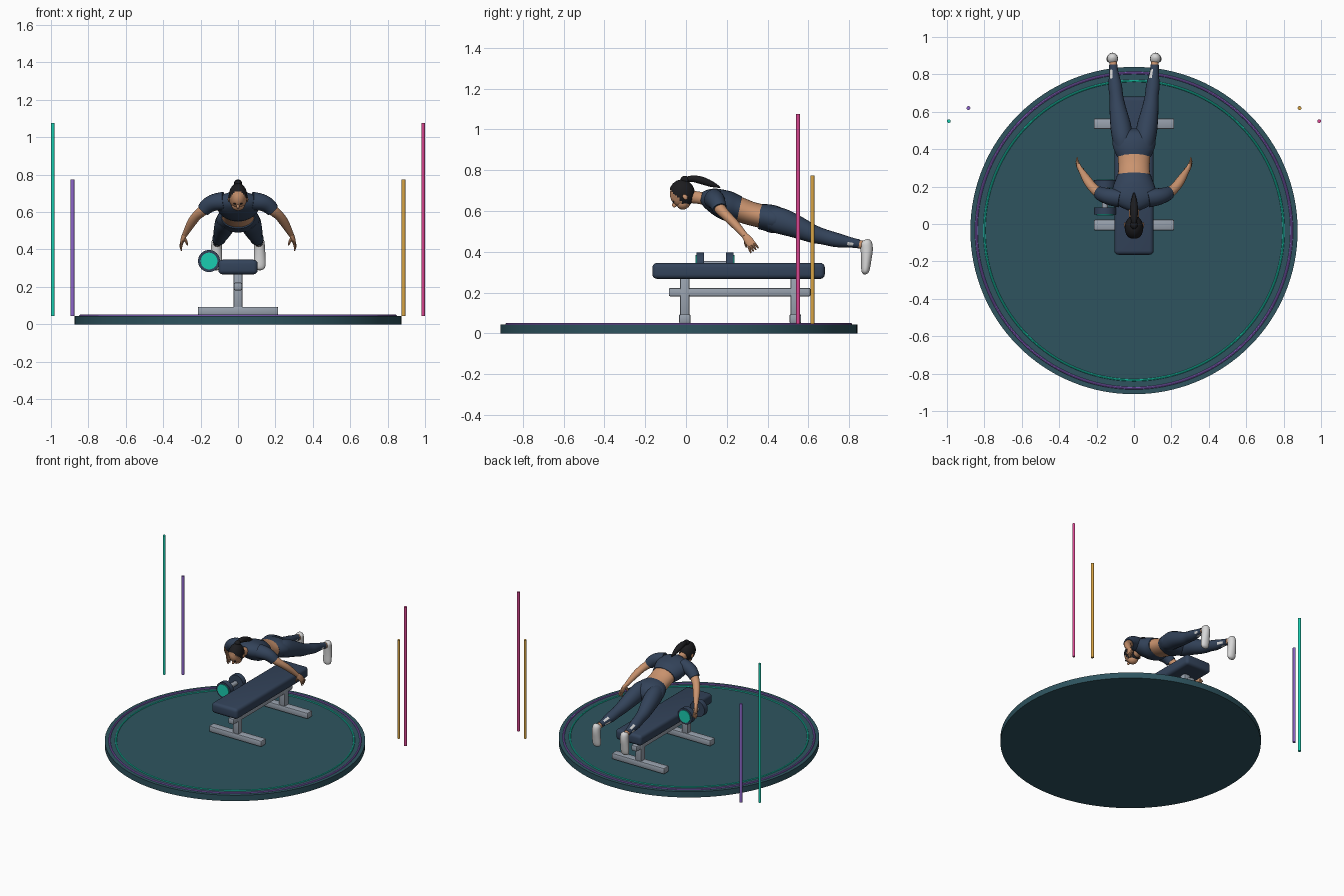
import bpy, bmesh, math
from mathutils import Vector, Matrix

if "Cube" in bpy.data.objects:
    bpy.data.objects.remove(bpy.data.objects["Cube"])


def material(name, hex_code):
    srgb = [int(hex_code[i:i + 2], 16) / 255 for i in (0, 2, 4)]
    col = [c / 12.92 if c < 0.04 else ((c + 0.055) / 1.055) ** 2.4 for c in srgb] + [1]
    m = bpy.data.materials.new(name)
    m.use_nodes = True
    m.diffuse_color = col
    m.node_tree.nodes["Principled BSDF"].inputs["Base Color"].default_value = col
    return m


FLOOR = material("deep teal", "2E545F")
TEAL = material("bright teal", "1ACDB0")
PURPLE = material("purple", "8F67CC")
PINK = material("pink", "D84690")
GOLD = material("gold", "D9A545")
NAVY = material("navy", "33435A")
HAIR = material("black hair", "1C1C1F")
SKIN = material("skin", "CB946F")
STEEL = material("grey steel", "99A2AE")
WHITE = material("shoe white", "D6D6D6")


def finish(name, bm, mats, smooth=True):
    bmesh.ops.recalc_face_normals(bm, faces=bm.faces)
    me = bpy.data.meshes.new(name)
    bm.to_mesh(me)
    bm.free()
    ob = bpy.data.objects.new(name, me)
    bpy.context.collection.objects.link(ob)
    for m in mats:
        me.materials.append(m)
    if smooth:
        bpy.ops.object.select_all(action="DESELECT")
        ob.select_set(True)
        bpy.context.view_layer.objects.active = ob
        bpy.ops.object.shade_smooth_by_angle(angle=math.radians(40))
    return ob


def box(name, mat, center, size, bevel=0.008, segments=2):
    bm = bmesh.new()
    bmesh.ops.create_cube(bm, size=1, matrix=Matrix.Translation(center) @ Matrix.Diagonal((*size, 1)))
    bmesh.ops.bevel(bm, geom=bm.edges[:], offset=bevel, segments=segments, profile=0.5, affect="EDGES")
    return finish(name, bm, [mat])


def cylinder(name, mat, center, radius, depth, along_y=False, sides=32):
    bm = bmesh.new()
    rot = Matrix.Rotation(math.pi / 2, 4, "X") if along_y else Matrix()
    bmesh.ops.create_cone(bm, cap_ends=True, segments=sides, radius1=radius, radius2=radius,
                          depth=depth, matrix=Matrix.Translation(center) @ rot)
    return finish(name, bm, [mat])


def ball(name, mat, center, scale, tilt=0):
    bm = bmesh.new()
    bmesh.ops.create_uvsphere(bm, u_segments=20, v_segments=14, radius=1,
                              matrix=Matrix.Translation(center) @ Matrix.Rotation(tilt, 4, "X")
                              @ Matrix.Diagonal((*scale, 1)))
    return finish(name, bm, [mat])


def loft(name, mats, stations, side=1, sides=20, steps=4, rule=None):
    """Smooth tube through stations (x, y, z, half width, half thickness)."""
    st = [Vector((s[0] * side, *s[1:])) for s in stations]
    pts = []
    for i in range(len(st) - 1):
        a, b, c, d = st[max(i - 1, 0)], st[i], st[i + 1], st[min(i + 2, len(st) - 1)]
        for k in range(steps):
            t = k / steps
            pts.append(0.5 * (2 * b + (c - a) * t + (2 * a - 5 * b + 4 * c - d) * t * t
                              + (3 * b - a - 3 * c + d) * t ** 3))
    pts.append(st[-1])
    bm = bmesh.new()
    rings = []
    for i, p in enumerate(pts):
        c = Vector(p[:3])
        tan = (Vector(pts[min(i + 1, len(pts) - 1)][:3]) - Vector(pts[max(i - 1, 0)][:3])).normalized()
        across = (Vector((1, 0, 0)) - tan * tan.x).normalized()
        up = tan.cross(across)
        rings.append([bm.verts.new(c + across * p[3] * math.cos(a) + up * p[4] * math.sin(a))
                      for a in (2 * math.pi * j / sides for j in range(sides))])
    for i in range(len(rings) - 1):
        for j in range(sides):
            n = (j + 1) % sides
            f = bm.faces.new((rings[i][j], rings[i][n], rings[i + 1][n], rings[i + 1][j]))
            if rule:
                f.material_index = rule(f.calc_center_median(), j)
    bm.faces.new(rings[0])
    bm.faces.new(rings[-1])
    return finish(name, bm, mats)


def ring(name, mat, radius, thickness, z):
    bpy.ops.mesh.primitive_torus_add(major_radius=radius, minor_radius=thickness, major_segments=128,
                                     minor_segments=8, location=(0, -0.035, z))
    ob = bpy.context.object
    ob.name = name
    ob.data.materials.append(mat)
    bpy.ops.object.shade_smooth_by_angle()


# Round platform with two inlaid rings
cylinder("platform", FLOOR, (0, -0.035, 0.0215), 0.875, 0.043, sides=128)
ring("inner_ring", TEAL, 0.80, 0.006, 0.043)
ring("outer_ring", PURPLE, 0.843, 0.007, 0.044)

# Light poles
for name, mat, x, y, top in (("teal_pole", TEAL, -0.99, 0.55, 1.075), ("purple_pole", PURPLE, -0.885, 0.62, 0.775),
                             ("gold_pole", GOLD, 0.885, 0.62, 0.775), ("pink_pole", PINK, 0.99, 0.55, 1.075)):
    cylinder(name, mat, (x, y, (top + 0.045) / 2), 0.01, top - 0.045, sides=16)

# Bench
box("bench_pad", NAVY, (0, 0.258, 0.306), (0.21, 0.845, 0.078), 0.022, 4)
box("bench_rail", STEEL, (0, 0.263, 0.202), (0.045, 0.695, 0.042))
for name, y in (("front", -0.006), ("rear", 0.536)):
    box(name + "_bench_foot", STEEL, (0, y, 0.071), (0.43, 0.058, 0.045))
    box(name + "_bench_post", STEEL, (0, y, 0.175), (0.05, 0.048, 0.2))

# Dumbbell lying beside the pad
cylinder("dumbbell_handle", STEEL, (-0.155, 0.145, 0.338), 0.016, 0.15, True)
for name, y, out in (("front", 0.07, -1), ("rear", 0.215, 1)):
    cylinder(name + "_dumbbell_weight", NAVY, (-0.155, y, 0.338), 0.059, 0.038, True, 24)
    cylinder(name + "_dumbbell_cap", TEAL, (-0.155, y + out * 0.02, 0.338), 0.045, 0.008, True, 24)

# Torso: skin core, cropped shirt and leggings waist
loft("torso", [SKIN], [(0, 0.14, 0.65, 0.09, 0.05), (0, 0.25, 0.612, 0.086, 0.06),
                       (0, 0.32, 0.587, 0.084, 0.058), (0, 0.42, 0.563, 0.092, 0.058)], sides=28)
loft("shirt", [NAVY], [(0, 0.075, 0.668, 0.035, 0.025), (0, 0.10, 0.662, 0.085, 0.045),
                       (0, 0.14, 0.65, 0.122, 0.062), (0, 0.20, 0.626, 0.112, 0.073),
                       (0, 0.24, 0.615, 0.097, 0.067), (0, 0.262, 0.61, 0.091, 0.062)], sides=28)
loft("leggings_waist", [NAVY], [(0, 0.36, 0.572, 0.090, 0.061), (0, 0.40, 0.567, 0.108, 0.066),
                                (0, 0.44, 0.556, 0.115, 0.067), (0, 0.48, 0.545, 0.098, 0.052),
                                (0, 0.505, 0.538, 0.05, 0.02)], sides=28)

# Neck and head, face tipped forward and down
loft("neck", [SKIN], [(0, 0.0, 0.672, 0.03, 0.032), (0, 0.06, 0.665, 0.027, 0.03), (0, 0.11, 0.655, 0.035, 0.03)])
face_dir = Vector((0, -0.72, -0.69))
bm = bmesh.new()
bmesh.ops.create_uvsphere(bm, u_segments=32, v_segments=24, radius=1)
hair_faces = [f for f in bm.faces if f.calc_center_median().normalized().dot(face_dir) < 0.42]
for f in hair_faces:
    f.material_index = 1
hair_verts = {v for f in hair_faces for v in f.verts}
for v in bm.verts:
    grow = 1.06 if v in hair_verts else 0.98
    v.co = Vector((v.co.x * 0.047, v.co.y * 0.06, v.co.z * 0.066)) * grow
    v.co += Vector((0, -0.02, 0.684))
finish("head", bm, [SKIN, HAIR])
ball("jaw", SKIN, (0, -0.012, 0.64), (0.036, 0.036, 0.032), 0.6)
ball("nose", SKIN, (0, -0.056, 0.63), (0.008, 0.012, 0.013), -0.7)
for name, s in (("left", 1), ("right", -1)):
    ball(name + "_eye", HAIR, (s * 0.017, -0.062, 0.645), (0.008, 0.005, 0.004), 0.7)
    ball(name + "_ear", SKIN, (s * 0.049, -0.004, 0.668), (0.006, 0.011, 0.015), 0.7)

# Ponytail
ball("hair_tie", HAIR, (0, -0.005, 0.752), (0.02, 0.022, 0.02))
loft("ponytail", [HAIR], [(0, -0.01, 0.752, 0.012, 0.012), (0, 0.03, 0.758, 0.018, 0.016),
                          (0, 0.075, 0.75, 0.022, 0.019), (0, 0.125, 0.732, 0.016, 0.015),
                          (0, 0.168, 0.715, 0.003, 0.003)], sides=14)


def ankle_marks(center, j):
    return 1 if 0.785 < center.y < 0.825 and j % 4 < 2 and j < 14 else 0


# Paired limbs
for name, s in (("left", 1), ("right", -1)):
    loft(name + "_leg", [NAVY, WHITE],
         [(0.055, 0.41, 0.563, 0.05, 0.055), (0.061, 0.46, 0.552, 0.056, 0.064), (0.072, 0.53, 0.527, 0.055, 0.057),
          (0.087, 0.62, 0.489, 0.044, 0.045), (0.094, 0.68, 0.472, 0.037, 0.038), (0.101, 0.74, 0.457, 0.036, 0.035),
          (0.108, 0.81, 0.445, 0.025, 0.025), (0.111, 0.85, 0.438, 0.022, 0.022)], s, rule=ankle_marks)
    loft(name + "_ankle", [SKIN], [(0.11, 0.83, 0.442, 0.02, 0.02), (0.113, 0.885, 0.428, 0.021, 0.021)], s)
    loft(name + "_shoe", [WHITE],
         [(0.113, 0.878, 0.458, 0.01, 0.012), (0.114, 0.882, 0.445, 0.026, 0.028), (0.115, 0.886, 0.41, 0.029, 0.03),
          (0.116, 0.884, 0.36, 0.031, 0.025), (0.116, 0.88, 0.315, 0.031, 0.021),
          (0.116, 0.877, 0.297, 0.024, 0.015), (0.116, 0.876, 0.289, 0.008, 0.005)], s)
    # Arm swept out, down and back
    loft(name + "_sleeve", [NAVY],
         [(0.075, 0.135, 0.66, 0.045, 0.05), (0.125, 0.145, 0.652, 0.045, 0.046),
          (0.16, 0.155, 0.635, 0.042, 0.04), (0.186, 0.165, 0.61, 0.036, 0.036)], s)
    loft(name + "_arm", [SKIN],
         [(0.15, 0.15, 0.64, 0.03, 0.03), (0.19, 0.17, 0.607, 0.029, 0.028), (0.222, 0.197, 0.578, 0.026, 0.024),
          (0.25, 0.235, 0.54, 0.024, 0.022), (0.285, 0.29, 0.478, 0.014, 0.015)], s)
    loft(name + "_palm", [SKIN],
         [(0.282, 0.285, 0.484, 0.013, 0.014), (0.293, 0.302, 0.462, 0.012, 0.021),
          (0.30, 0.318, 0.44, 0.009, 0.022), (0.303, 0.324, 0.432, 0.006, 0.019)], s, 14)
    for i in range(4):
        k = i - 1.5
        base = Vector((0.301, 0.32 + k * 0.009, 0.436 + k * 0.006))
        tip = base + Vector((0.006 - abs(k) * 0.003, 0.017 + k * 0.003, -0.031 + k * 0.002))
        mid = (base + tip) / 2 + Vector((0.003, 0, 0))
        loft(f"{name}_finger_{i + 1}", [SKIN], [(*base, 0.006, 0.006), (*mid, 0.006, 0.006), (*tip, 0.003, 0.003)],
             s, 8, 3)
    loft(name + "_thumb", [SKIN], [(0.288, 0.292, 0.462, 0.008, 0.008), (0.276, 0.292, 0.44, 0.007, 0.007),
                                   (0.27, 0.296, 0.422, 0.003, 0.003)], s, 8, 3)
